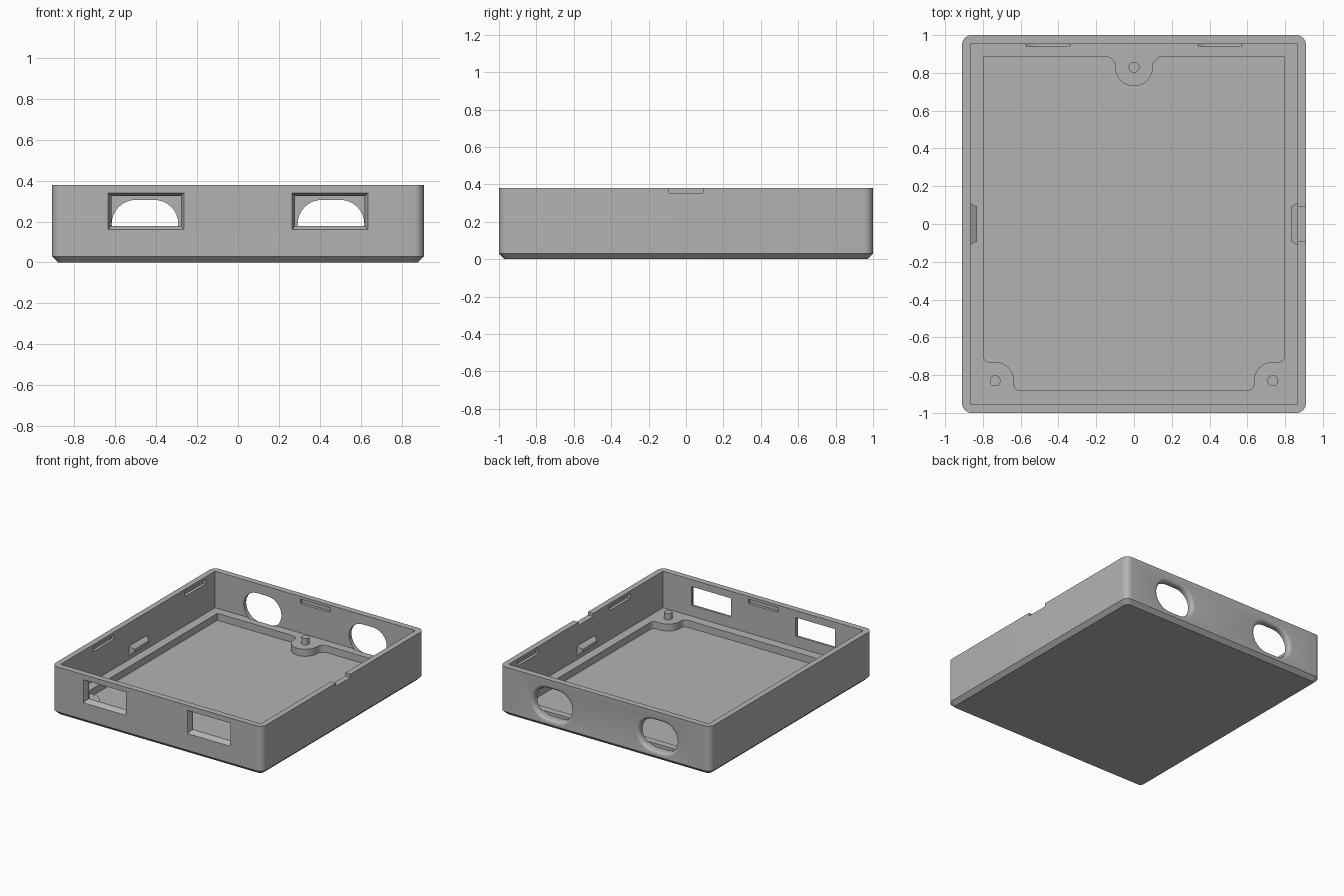
import bpy, bmesh
from math import cos, sin, radians, pi

cube = bpy.data.objects.get("Cube")
if cube:
    bpy.data.objects.remove(cube)

grey = bpy.data.materials.new("plain_grey")
grey.use_nodes = True
COLOUR = (0.45, 0.45, 0.45, 1)
grey.diffuse_color = COLOUR
grey.node_tree.nodes["Principled BSDF"].inputs["Base Color"].default_value = COLOUR


def arc(cx, cy, r, start, end, steps=10):
    angles = [radians(start + (end - start) * i / steps) for i in range(steps + 1)]
    return [(cx + r * cos(a), cy + r * sin(a)) for a in angles]


def rounded_rect(hx, hy, r):
    pts = []
    for i, (sx, sy) in enumerate([(1, 1), (-1, 1), (-1, -1), (1, -1)]):
        pts += arc(sx * (hx - r), sy * (hy - r), r, 90 * i, 90 * i + 90, 8)
    return pts


def rect(cx, cy, hx, hy):
    return [(cx + sx * hx, cy + sy * hy) for sx, sy in [(-1, -1), (1, -1), (1, 1), (-1, 1)]]


def loft(name, layers, axis="z"):
    """Skin matching outlines; each layer is (outline, distance along the axis)."""
    bm = bmesh.new()
    rings = []
    for outline, d in layers:
        place = {"z": lambda u, v: (u, v, d), "y": lambda u, v: (u, d, v),
                 "x": lambda u, v: (d, u, v)}[axis]
        rings.append([bm.verts.new(place(u, v)) for u, v in outline])
    n = len(rings[0])
    for a, b in zip(rings, rings[1:]):
        for i in range(n):
            j = (i + 1) % n
            bm.faces.new((a[i], a[j], b[j], b[i]))
    bm.faces.new(rings[0])
    bm.faces.new(rings[-1])
    bmesh.ops.recalc_face_normals(bm, faces=bm.faces)
    mesh = bpy.data.meshes.new(name)
    bm.to_mesh(mesh)
    bm.free()
    mesh.materials.append(grey)
    obj = bpy.data.objects.new(name, mesh)
    bpy.context.collection.objects.link(obj)
    return obj


def activate(obj):
    bpy.ops.object.select_all(action="DESELECT")
    obj.select_set(True)
    bpy.context.view_layer.objects.active = obj


def cut(target, cutter):
    cutter.hide_render = True
    mod = target.modifiers.new("cut", "BOOLEAN")
    mod.operation, mod.solver, mod.object = "DIFFERENCE", "EXACT", cutter
    activate(target)
    bpy.ops.object.modifier_apply(modifier=mod.name)
    bpy.data.objects.remove(cutter)


HX, HY, TOP = 0.91, 1.0, 0.38
IN_X, IN_Y = 0.865, 0.952
FLOOR, LEDGE = 0.04, 0.095

# Tray body with a bevelled underside
tray = loft("tray", [(rounded_rect(HX - 0.03, HY - 0.03, 0.03), 0),
                     (rounded_rect(HX, HY, 0.05), 0.03),
                     (rounded_rect(HX, HY, 0.05), TOP)])

# Main cavity down to the ledge
cut(tray, loft("cavity", [(rect(0, 0, IN_X, IN_Y), LEDGE), (rect(0, 0, IN_X, IN_Y), 0.5)]))

# Floor pocket, leaving a ledge with rounded lobes around the pegs
half = arc(0, 0.83, 0.1, -90, 0) + arc(0.15, 0.835, 0.05, 180, 90, 6)
half += [(0.797, 0.885)] + arc(0.767, -0.7, 0.03, 0, -90, 5)
half += arc(0.735, -0.83, 0.1, 90, 180) + arc(0.605, -0.85, 0.03, 0, -90, 5)
pocket = half + [(-x, y) for x, y in reversed(half[1:])]
cut(tray, loft("pocket", [(pocket, FLOOR), (pocket, 0.2)]))

for side in (-1, 1):
    # Rectangular front ports with a flared outer edge
    x = side * 0.45
    inner, outer = rect(x, 0.252, 0.17, 0.073), rect(x, 0.25, 0.185, 0.09)
    cut(tray, loft("front_port", [(outer, -1.1), (outer, -HY), (inner, -0.97), (inner, -0.9)], "y"))

    # Oval back ports with a rounded outer lip
    def oval(r, x=side * 0.455):
        return arc(x + 0.045, 0.188, r, -90, 90, 16) + arc(x - 0.045, 0.188, r, 90, 270, 16)
    lip = 0.025
    layers = [(oval(0.118), 0.94)]
    for i in range(6):
        a = i * pi / 10
        layers.append((oval(0.118 + lip * (1 - cos(a))), HY - lip + lip * sin(a)))
    layers.append((oval(0.118 + lip), 1.1))
    cut(tray, loft("back_port", layers, "y"))

    # Catch recesses inside the walls near the rim
    for y in (-0.42, 0.71):
        slot = rect(y, 0.342, 0.128, 0.018)
        cut(tray, loft("side_recess", [(slot, side * 0.8), (slot, side * (IN_X + 0.022))], "x"))
    slot = rect(0, 0.342, 0.128, 0.018)
    cut(tray, loft("end_recess", [(slot, side * 0.9), (slot, side * (IN_Y + 0.022))], "y"))

# Pry notch in the rim
notch = rect(0, 0.405, 0.09, 0.05)
cut(tray, loft("pry_notch", [(notch, 0.82), (notch, 1.0)], "x"))

# Locating pegs
parts = [tray]
for name, x, y in [("back_peg", 0, 0.83), ("left_peg", 0.735, -0.83), ("right_peg", -0.735, -0.83)]:
    circle = arc(x, y, 0.029, 0, 345, 23)
    parts.append(loft(name, [(circle, LEDGE - 0.02), (circle, 0.145)]))

# Tapered snap clips on the side walls
for name, side in [("left_clip", 1), ("right_clip", -1)]:
    parts.append(loft(name, [(rect(0, 0.165, 0.11, 0.035), side * (IN_X + 0.005)),
                             (rect(0, 0.165, 0.11, 0.035), side * IN_X),
                             (rect(0, 0.165, 0.09, 0.012), side * 0.83)], "x"))

# Smooth the curved walls, keep edges crisp
for obj in parts:
    activate(obj)
    bpy.ops.object.shade_smooth_by_angle(angle=radians(30))
